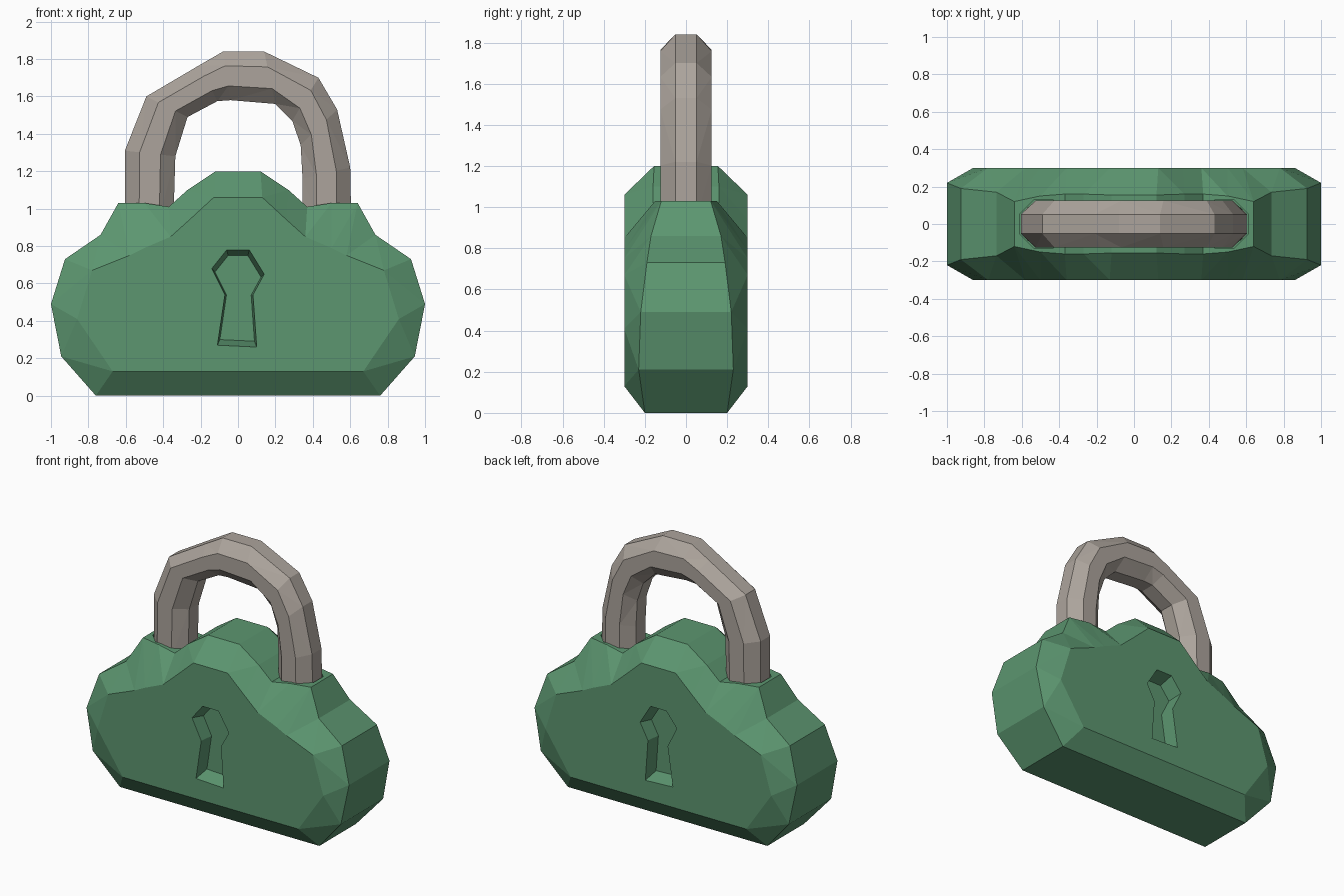
import bpy, bmesh, math

if "Cube" in bpy.data.objects:
    bpy.data.objects.remove(bpy.data.objects["Cube"])


def material(name, rgb):
    m = bpy.data.materials.new(name)
    m.diffuse_color = (*rgb, 1)
    m.use_nodes = True
    m.node_tree.nodes["Principled BSDF"].inputs["Base Color"].default_value = m.diffuse_color
    return m


GREEN = material("green_paint", (0.107, 0.305, 0.162))
GREY = material("warm_grey_metal", (0.413, 0.371, 0.332))


def loft(name, rings, mat):
    """Closed solid through a list of equal-length vertex rings."""
    bm = bmesh.new()
    vr = [[bm.verts.new(p) for p in r] for r in rings]
    n = len(vr[0])
    sides = []
    for a, b in zip(vr, vr[1:]):
        for i in range(n):
            j = (i + 1) % n
            sides.append(bm.faces.new((a[i], a[j], b[j], b[i])))
    caps = [bm.faces.new(vr[0]), bm.faces.new(vr[-1])]
    bmesh.ops.triangulate(bm, faces=sides)
    bmesh.ops.remove_doubles(bm, verts=bm.verts, dist=0.0005)
    bmesh.ops.recalc_face_normals(bm, faces=bm.faces)
    me = bpy.data.meshes.new(name)
    bm.to_mesh(me)
    bm.free()
    me.materials.append(mat)
    ob = bpy.data.objects.new(name, me)
    bpy.context.collection.objects.link(ob)
    return ob


def cut(target, cutter):
    cutter.hide_render = True
    mod = target.modifiers.new("cut", 'BOOLEAN')
    mod.operation = 'DIFFERENCE'
    mod.solver = 'EXACT'
    mod.object = cutter
    bpy.context.view_layer.objects.active = target
    bpy.ops.object.modifier_apply(modifier=mod.name)
    bpy.data.objects.remove(cutter)


# Lock body: right half of the silhouette as (x, z, half depth) -> front face (x, z)
half = [
    ((0.76, 0.00, 0.20), (0.67, 0.13)),
    ((0.945, 0.21, 0.23), (0.86, 0.41)),
    ((1.00, 0.49, 0.22), (0.86, 0.41)),
    ((0.925, 0.73, 0.19), (0.78, 0.67)),
    ((0.735, 0.86, 0.17), (0.78, 0.67)),
    ((0.64, 1.03, 0.12), (0.58, 0.75)),
    ((0.50, 1.03, 0.15), (0.50, 0.79)),
    ((0.37, 1.01, 0.16), (0.36, 0.85)),
    ((0.27, 1.10, 0.16), (0.26, 0.94)),
    ((0.12, 1.20, 0.155), (0.13, 1.06)),
]
full = half + [((-a[0], a[1], a[2]), (-b[0], b[1])) for a, b in reversed(half)]
body = loft("lock_body", [
    [(b[0], -0.30, b[1]) for a, b in full],
    [(a[0], -a[2], a[1]) for a, b in full],
    [(a[0], a[2], a[1]) for a, b in full],
    [(b[0], 0.30, b[1]) for a, b in full],
], GREEN)

# Tapered keyhole recess on front and back
key = [(-0.06, 0.78), (0.06, 0.78), (0.14, 0.65), (0.08, 0.54),
       (0.10, 0.26), (-0.11, 0.27), (-0.07, 0.54), (-0.14, 0.68)]
for s in (-1, 1):
    rings = [[(x * k, s * y, 0.52 + (z - 0.52) * k) for x, z in key]
             for y, k in ((0.35, 1.06), (0.20, 0.88))]
    cut(body, loft("keyhole_cutter", rings, GREEN))

# Shallow sockets where the shackle enters
for s in (-1, 1):
    rings = [[(s * 0.485 + 0.138 * math.cos(t * math.pi / 4 + math.pi / 8), 0.138 * math.sin(t * math.pi / 4 + math.pi / 8), z)
              for t in range(8)] for z in (0.98, 1.15)]
    cut(body, loft("socket_cutter", rings, GREEN))

# Shackle: (outer x, outer z, inner x, inner z) along the arch
arch = [
    (-0.605, 0.95, -0.345, 0.95), (-0.605, 1.31, -0.335, 1.28),
    (-0.49, 1.60, -0.27, 1.49), (-0.21, 1.765, -0.11, 1.575),
    (-0.08, 1.84, -0.04, 1.58), (0.14, 1.84, 0.20, 1.56),
    (0.43, 1.70, 0.29, 1.47), (0.53, 1.53, 0.335, 1.34),
    (0.60, 1.22, 0.345, 1.16), (0.605, 0.95, 0.345, 0.95),
]
rings = []
for ox, oz, ix, iz in arch:
    ring = []
    for t in range(8):
        a = (t + 0.5) * math.pi / 4
        c = 0.5 + 0.5 * math.cos(a) / math.cos(math.pi / 8)
        y = 0.125 * math.sin(a) / math.cos(math.pi / 8)
        ring.append((ix + (ox - ix) * c, y, iz + (oz - iz) * c))
    rings.append(ring)
loft("shackle", rings, GREY)
